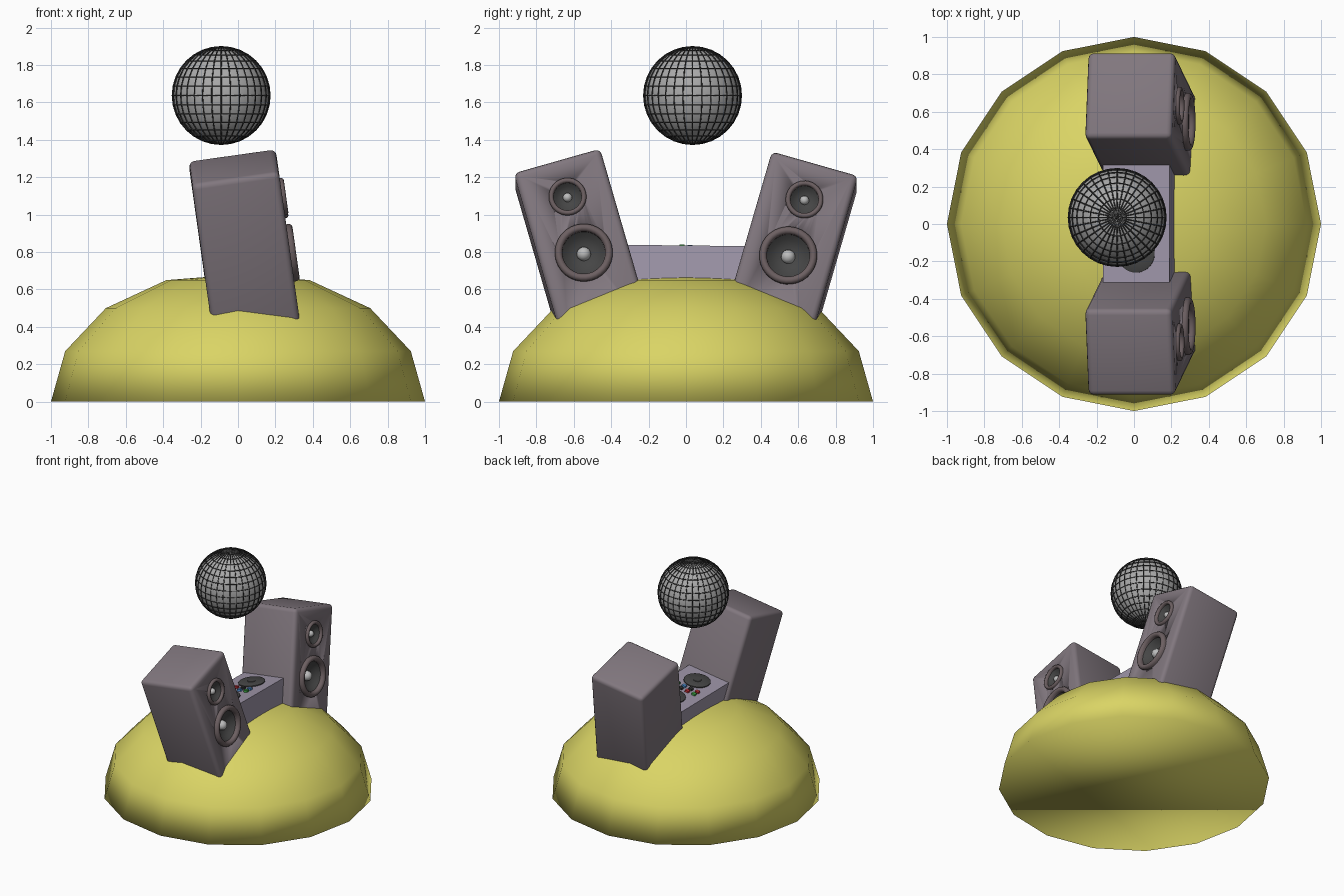
import bpy, bmesh
from math import radians, sin, cos, pi
from mathutils import Matrix, Vector, Euler

if "Cube" in bpy.data.objects:
    bpy.data.objects.remove(bpy.data.objects["Cube"])


def material(name, r, g, b):
    m = bpy.data.materials.new(name)
    m.diffuse_color = (r, g, b, 1)
    m.use_nodes = True
    m.node_tree.nodes["Principled BSDF"].inputs["Base Color"].default_value = m.diffuse_color
    return m


YELLOW = material("yellow", .70, .66, .13)
CASE = material("case", .22, .185, .21)
RIM = material("rim", .15, .115, .12)
CONE = material("cone", .06, .06, .06)
CAP = material("cap", .5, .5, .5)
DESK = material("desk", .34, .30, .39)
TILE = material("tile", .4, .4, .4)
WIRE = material("wire", .04, .04, .04)
BUTTONS = [material("red", .6, .03, .04), material("green", .05, .4, .06),
           material("blue", .08, .3, .7), WIRE]


def finish(bm, name, mat, matrix=Matrix(), angle=35):
    bmesh.ops.recalc_face_normals(bm, faces=bm.faces)
    me = bpy.data.meshes.new(name)
    bm.to_mesh(me)
    bm.free()
    for p in me.polygons:
        p.use_smooth = True
    if angle < 180:
        me.set_sharp_from_angle(angle=radians(angle))
    me.materials.append(mat)
    ob = bpy.data.objects.new(name, me)
    bpy.context.collection.objects.link(ob)
    ob.matrix_world = matrix
    return ob


def lathe(name, profile, segs, mat, matrix=Matrix(), angle=50, cap=False):
    """Revolve (radius, height) points about z."""
    bm = bmesh.new()
    rings = []
    for r, z in profile:
        if r == 0:
            rings.append([bm.verts.new((0, 0, z))] * segs)
        else:
            rings.append([bm.verts.new((r * cos(2 * pi * i / segs), r * sin(2 * pi * i / segs), z))
                          for i in range(segs)])
    for a, b in zip(rings, rings[1:]):
        for i in range(segs):
            j = (i + 1) % segs
            bm.faces.new(list(dict.fromkeys((a[i], a[j], b[j], b[i]))))
    if cap:
        bm.faces.new(rings[0])
    return finish(bm, name, mat, matrix, angle)


def box(name, size, mat, matrix, bevel=0.0, segs=3):
    bm = bmesh.new()
    bmesh.ops.create_cube(bm, size=1, matrix=Matrix.Diagonal((*size, 1)))
    if bevel:
        bmesh.ops.bevel(bm, geom=bm.edges[:], offset=bevel, segments=segs,
                        profile=.5, affect='EDGES')
    return finish(bm, name, mat, matrix, 60 if bevel else 30)


def ball(name, r, u, v, mat, matrix):
    bm = bmesh.new()
    bmesh.ops.create_uvsphere(bm, u_segments=u, v_segments=v, radius=r)
    return finish(bm, name, mat, matrix, 180)


def place(loc, rx, ry):
    return Matrix.Translation(loc) @ Euler((radians(rx), radians(ry), 0)).to_matrix().to_4x4()


# Low dome base with closed underside, smooth all over
lathe("dome_base", [(1, 0), (.924, .27), (.707, .50), (.383, .65), (0, .68)],
      16, YELLOW, angle=180, cap=True)


# Leaning loudspeaker with two recessed drivers facing +x
def speaker(name, side, z):
    m = place((.044, side * .552, z), -side * 16, -8)
    case = box(name + "_case", (.47, .48, 1.0), CASE, m, .03)
    for label, height, k in (("woofer", -.02, 1.0), ("tweeter", .295, .65)):
        d = (m @ Matrix.Translation((.235, 0, height)) @ Matrix.Rotation(radians(90), 4, 'Y')
             @ Matrix.Scale(k, 4))
        hole = lathe(f"{name}_{label}_cutter", [(0, -.08), (.125, -.08), (.125, .08), (0, .08)],
                     32, CASE, d)
        hole.hide_render = True
        hole.hide_viewport = True
        mod = case.modifiers.new(label + "_hole", 'BOOLEAN')
        mod.operation = 'DIFFERENCE'
        mod.solver = 'EXACT'
        mod.object = hole
        lathe(f"{name}_{label}_rim", [(.155, -.01), (.155, .015), (.147, .027), (.135, .031),
                                      (.123, .027), (.115, .015), (.114, -.01)], 32, RIM, d)
        lathe(f"{name}_{label}_cone", [(.116, 0), (.09, -.025), (.05, -.045), (0, -.05)],
              32, CONE, d)
        ball(f"{name}_{label}_cap", .038, 16, 8, CAP, d @ Matrix.Translation((0, 0, -.04)))


speaker("front_speaker", -1, .782)
speaker("back_speaker", 1, .767)

# Mixing desk between the speakers, tilted like them
top = place((.012, 0, .81), -.6, -8)
box("mixing_desk", (.36, .78, .26), DESK, top @ Matrix.Translation((0, 0, -.13)))
for side, label in ((-1, "front"), (1, "back")):
    lathe(label + "_platter", [(.1, -.005), (.1, .008), (.094, .012), (.03, .012), (.028, .015), (0, .015)],
          32, CONE, top @ Matrix.Translation((0, side * .16, 0)))
for i in range(8):
    spot = Vector((-.1 + .06 * (i // 2), -.022 + .044 * (i % 2), .005))
    box(f"button_{i}", (.03, .026, .022), BUTTONS[(i + i // 2) % 4], top @ Matrix.Translation(spot))

# Floating mirror ball with dark grid lines
centre = Matrix.Translation((-.09, .035, 1.637))
ball("mirror_ball", .258, 32, 16, TILE, centre)
grid = ball("ball_grid", .26, 32, 16, WIRE, centre)
wire = grid.modifiers.new("grid", 'WIREFRAME')
wire.thickness = .009
wire.use_even_offset = False
